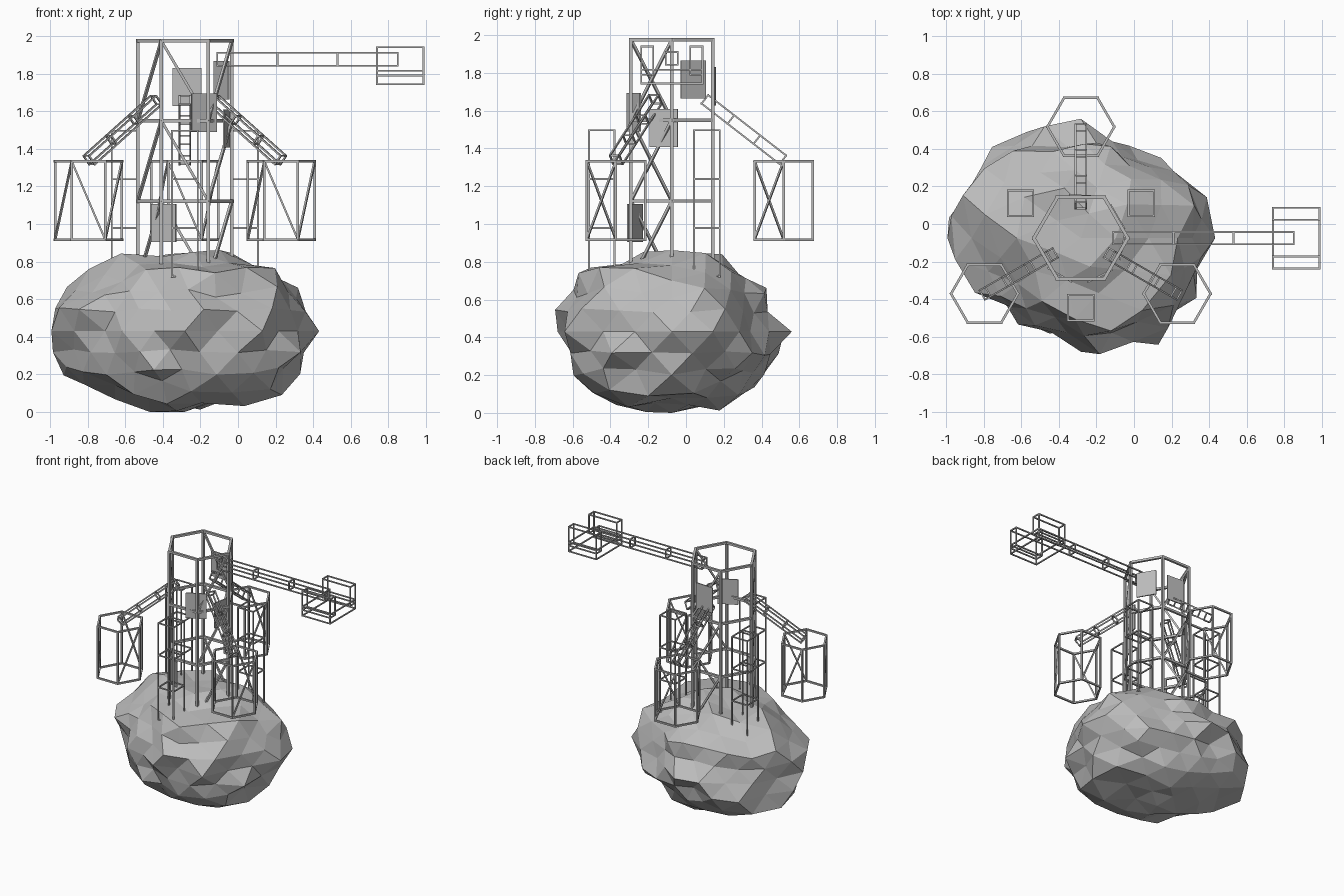
import bpy, bmesh, math, random
from mathutils import Vector, Matrix

if "Cube" in bpy.data.objects:
    bpy.data.objects.remove(bpy.data.objects["Cube"])

random.seed(11)
GREY = bpy.data.materials.new("neutral_grey")
GREY.diffuse_color = (0.5, 0.5, 0.5, 1)
GREY.use_nodes = True
GREY.node_tree.nodes["Principled BSDF"].inputs["Base Color"].default_value = GREY.diffuse_color
CX, CY = -0.283, -0.075          # tower axis


def finish(bm, name):
    me = bpy.data.meshes.new(name)
    bm.to_mesh(me)
    bm.free()
    me.materials.append(GREY)
    ob = bpy.data.objects.new(name, me)
    bpy.context.collection.objects.link(ob)
    return ob


def bar(bm, a, b, t, n=4):
    """Straight bar of thickness t between two points."""
    a, b = Vector(a), Vector(b)
    d = b - a
    r = t / 2 / math.cos(math.pi / n)
    m = (Matrix.Translation((a + b) / 2) @ d.to_track_quat('Z', 'Y').to_matrix().to_4x4()
         @ Matrix.Rotation(math.pi / n, 4, 'Z'))
    bmesh.ops.create_cone(bm, cap_ends=True, segments=n, radius1=r, radius2=r,
                          depth=d.length + t * 0.6, matrix=m)


def polar(r, deg, z):
    a = math.radians(deg)
    return Vector((CX + r * math.cos(a), CY + r * math.sin(a), z))


def hex_frame(name, centre, r, levels, t):
    """Hexagonal frame: posts, rings, and braces on every other side."""
    bm = bmesh.new()
    pts = [Vector((centre[0] + r * math.cos(i * math.pi / 3),
                   centre[1] + r * math.sin(i * math.pi / 3), 0)) for i in range(6)]
    up = lambda p, z: Vector((p.x, p.y, z))
    for i in range(6):
        p, q = pts[i], pts[(i + 1) % 6]
        bar(bm, up(p, levels[0]), up(p, levels[-1]), t)
        for z in levels:
            bar(bm, up(p, z), up(q, z), t)
        if i % 2:
            for z0, z1 in zip(levels, levels[1:]):
                bar(bm, up(p, z0), up(q, z1), t * 0.8)
    return finish(bm, name)


def box_truss(name, a, b, w, h, n, t=0.009):
    """Open box girder from a to b with n bays."""
    bm = bmesh.new()
    a, b = Vector(a), Vector(b)
    d = (b - a).normalized()
    side = d.cross(Vector((0, 0, 1)))
    side = side.normalized() if side.length > 0.01 else Vector((1, 0, 0))
    up = side.cross(d)
    offs = [side * (sx * w / 2) + up * (sy * h / 2)
            for sx, sy in ((-1, -1), (1, -1), (1, 1), (-1, 1))]
    for i in range(4):
        bar(bm, a + offs[i], b + offs[i], t)
        for k in range(n + 1):
            c = a.lerp(b, k / n)
            bar(bm, c + offs[i], c + offs[(i + 1) % 4], t)
    return finish(bm, name)


# Faceted asteroid, outline radius given every 30 degrees
OUTLINE = [.715, .65, .55, .54, .62, .71, .71, .60, .54, .58, .66, .69]
bm = bmesh.new()
bmesh.ops.create_icosphere(bm, subdivisions=3, radius=1)
for v in bm.verts:
    d = v.co.normalized()
    s = (math.degrees(math.atan2(d.y, d.x)) % 360) / 30
    i, f = int(s) % 12, s % 1
    r = OUTLINE[i] * (1 - f) + OUTLINE[(i + 1) % 12] * f
    k = 1 + random.uniform(-0.11, 0.07) + 0.12 * (d.z * math.hypot(d.x, d.y)) ** 2
    if d.y > 0.99:
        k = 0.635 / 0.54         # spike at the back
    if abs(d.x) > 0.99:
        k = 1.0
    if d.z < -0.99:
        k = 1.0
    v.co = Vector((CX + d.x * r * k, CY + d.y * r * k, 0.43 + d.z * 0.43 * k))
    v.co.z = max(v.co.z, 0.0)
finish(bm, "asteroid")

# Central hexagonal tower
hex_frame("main_tower", (CX, CY), 0.25, [0.695, 1.122, 1.55, 1.975], 0.018)

# Three hanging hexagonal modules with sloping arms
for i, ang in enumerate((90, 210, 330)):
    hex_frame(f"module_frame_{i}", polar(0.592, ang, 0), 0.178, [0.917, 1.333], 0.013)
    box_truss(f"module_arm_{i}", polar(0.175, ang, 1.66), polar(0.588, ang, 1.34),
              0.057, 0.057, 3)

# Three slim square scaffolds standing on the rock
for i, ang in enumerate((30, 150, 270)):
    box_truss(f"scaffold_{i}", polar(0.371, ang, 0.72), polar(0.371, ang, 1.497),
              0.136, 0.136, 3)

# Long boom with landing platform at its end
box_truss("boom", (-0.11, CY, 1.877), (0.85, CY, 1.877), 0.064, 0.068, 3)
box_truss("platform_tray", (0.74, CY, 1.78), (0.987, CY, 1.78), 0.324, 0.072, 1)
for s in (-1, 1):
    box_truss("platform_side_" + ("front" if s < 0 else "back"),
              (0.74, CY + s * 0.13, 1.865), (0.987, CY + s * 0.13, 1.865), 0.064, 0.15, 1)

# Flat wall plates around the tower: direction in degrees, centre height
for i, (ang, z) in enumerate(((87, 1.73), (30, 1.765), (-11, 1.508), (-63, 1.592), (240, 1.005))):
    bm = bmesh.new()
    m = (Matrix.Translation(polar(0.226, ang, z)) @ Matrix.Rotation(math.radians(ang), 4, 'Z')
         @ Matrix.Diagonal((0.009, 0.152, 0.203, 1)))
    bmesh.ops.create_cube(bm, size=1, matrix=m)
    finish(bm, f"wall_plate_{i}")
